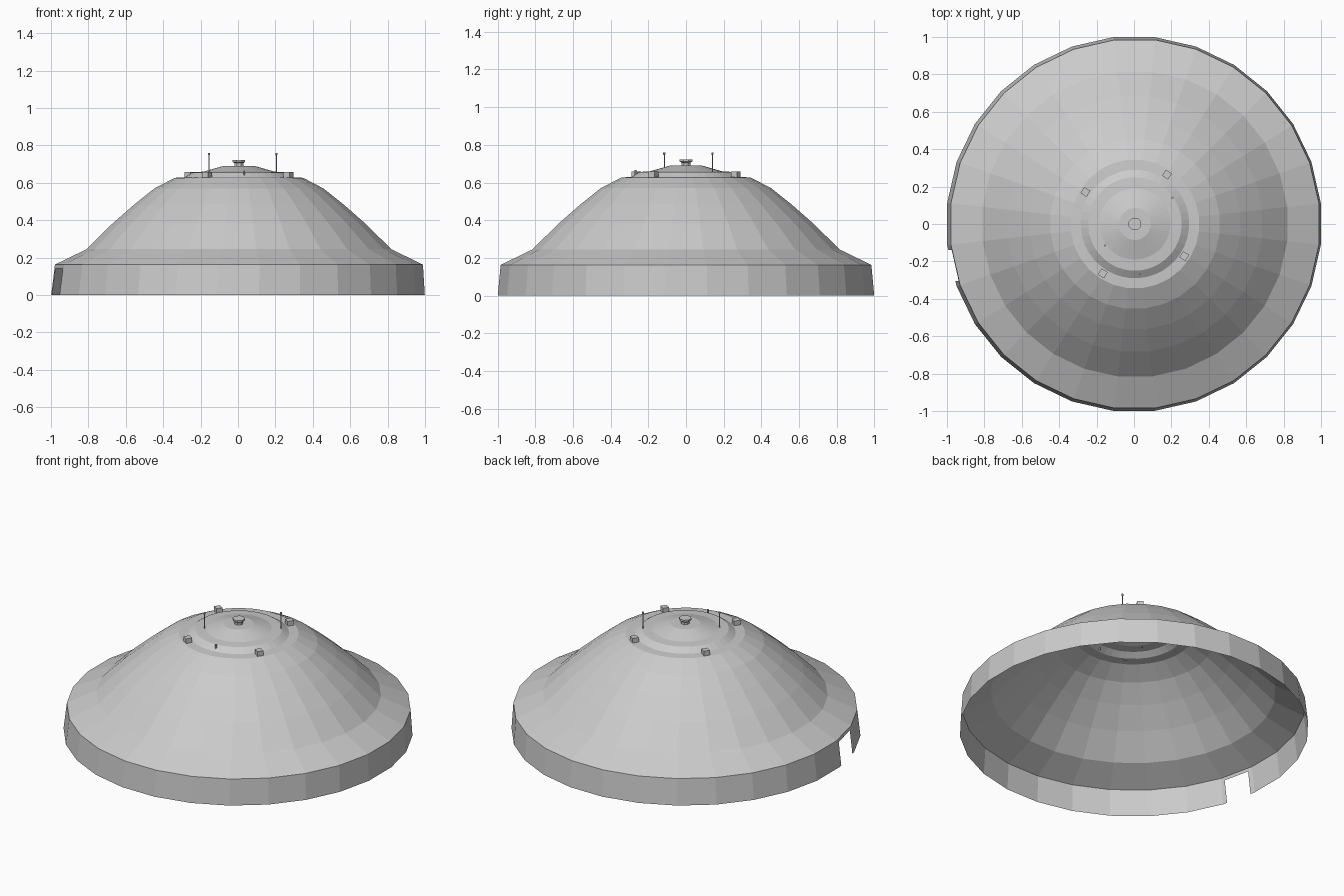
import bpy, bmesh, math
from mathutils import Matrix, Vector

cube = bpy.data.objects.get("Cube")
if cube:
    bpy.data.objects.remove(cube, do_unlink=True)

grey = bpy.data.materials.new("light_grey")
grey.use_nodes = True
COLOUR = (0.6, 0.6, 0.6, 1)
grey.diffuse_color = COLOUR
grey.node_tree.nodes["Principled BSDF"].inputs["Base Color"].default_value = COLOUR

SHIFT = 0.005   # the upper shell sits slightly off the base centre


def finish(name, bm):
    mesh = bpy.data.meshes.new(name)
    bm.to_mesh(mesh)
    bm.free()
    mesh.materials.append(grey)
    obj = bpy.data.objects.new(name, mesh)
    bpy.context.collection.objects.link(obj)
    return obj


def revolve(profile, sides, centre=(0, 0)):
    """Revolve (radius, z) points, with a flat side facing each axis."""
    bm = bmesh.new()
    rings = []
    for r, z in profile:
        off = 0 if z == 0 else SHIFT
        angles = [(i + 0.5) * math.tau / sides for i in range(sides)]
        rings.append([bm.verts.new((centre[0] + off + r * math.cos(a),
                                    centre[1] + r * math.sin(a), z)) for a in angles])
    for low, high in zip(rings, rings[1:]):
        for i in range(sides):
            j = (i + 1) % sides
            bm.faces.new((low[i], low[j], high[j], high[i]))
    return bm, rings


# Main shell: open rim, flared skirt, curved dome and flat shoulder
shell, _ = revolve([(1.005, 0), (0.99, 0.163), (0.82, 0.245), (0.685, 0.378),
                    (0.565, 0.483), (0.455, 0.57), (0.345, 0.627), (0.285, 0.63)], 28)

# Doorway notch in the rim on the -x side
for point, normal in (((0, -0.14, 0), (0, 1, 0)), ((0, -0.305, 0), (0, 1, 0)),
                      ((0, 0, 0.143), (0, 0, 1))):
    panel = [f for f in shell.faces
             if f.calc_center_median().x < -0.9 and f.calc_center_median().z < 0.16
             and -0.33 < f.calc_center_median().y < -0.11]
    geom = panel + list({e for f in panel for e in f.edges}) + list({v for f in panel for v in f.verts})
    bmesh.ops.bisect_plane(shell, geom=geom, plane_co=point, plane_no=normal)
doorway = [f for f in shell.faces
           if f.calc_center_median().x < -0.9 and f.calc_center_median().z < 0.1
           and -0.3 < f.calc_center_median().y < -0.15]
bmesh.ops.delete(shell, geom=doorway, context='FACES')
finish("dome_shell", shell)

# Cap: sloped collar and shallow cone
cap, rings = revolve([(0.29, 0.63), (0.25, 0.656), (0.19, 0.66),
                      (0.085, 0.69)], 40)
cap.faces.new(rings[-1])
finish("top_cap", cap)

# Knob on the summit
knob, rings = revolve([(0.026, 0.688), (0.026, 0.705), (0.036, 0.712), (0.036, 0.723)], 8)
knob.faces.new(rings[-1])
finish("summit_knob", knob)

# Four blocks spaced round the collar
for i in range(4):
    angle = math.radians(57 + 90 * i)
    block = bmesh.new()
    bmesh.ops.create_cube(block, size=1, matrix=Matrix.Translation(
        (SHIFT + 0.315 * math.cos(angle), 0.315 * math.sin(angle), 0.643))
        @ Matrix.Rotation(angle, 4, 'Z') @ Matrix.Diagonal((0.038, 0.038, 0.03, 1)))
    finish(f"collar_block_{i + 1}", block)

# Thin masts with a thicker tip, and a small peg
for name, x, y in (("mast_right", -0.16, -0.115), ("mast_left", 0.2, 0.14)):
    mast, rings = revolve([(0.003, 0.65), (0.003, 0.747), (0.006, 0.749), (0.006, 0.76)], 6, (x, y))
    mast.faces.new(rings[-1])
    finish(name, mast)
peg, rings = revolve([(0.005, 0.635), (0.005, 0.667)], 6, (0.028, -0.268))
peg.faces.new(rings[-1])
finish("collar_peg", peg)
